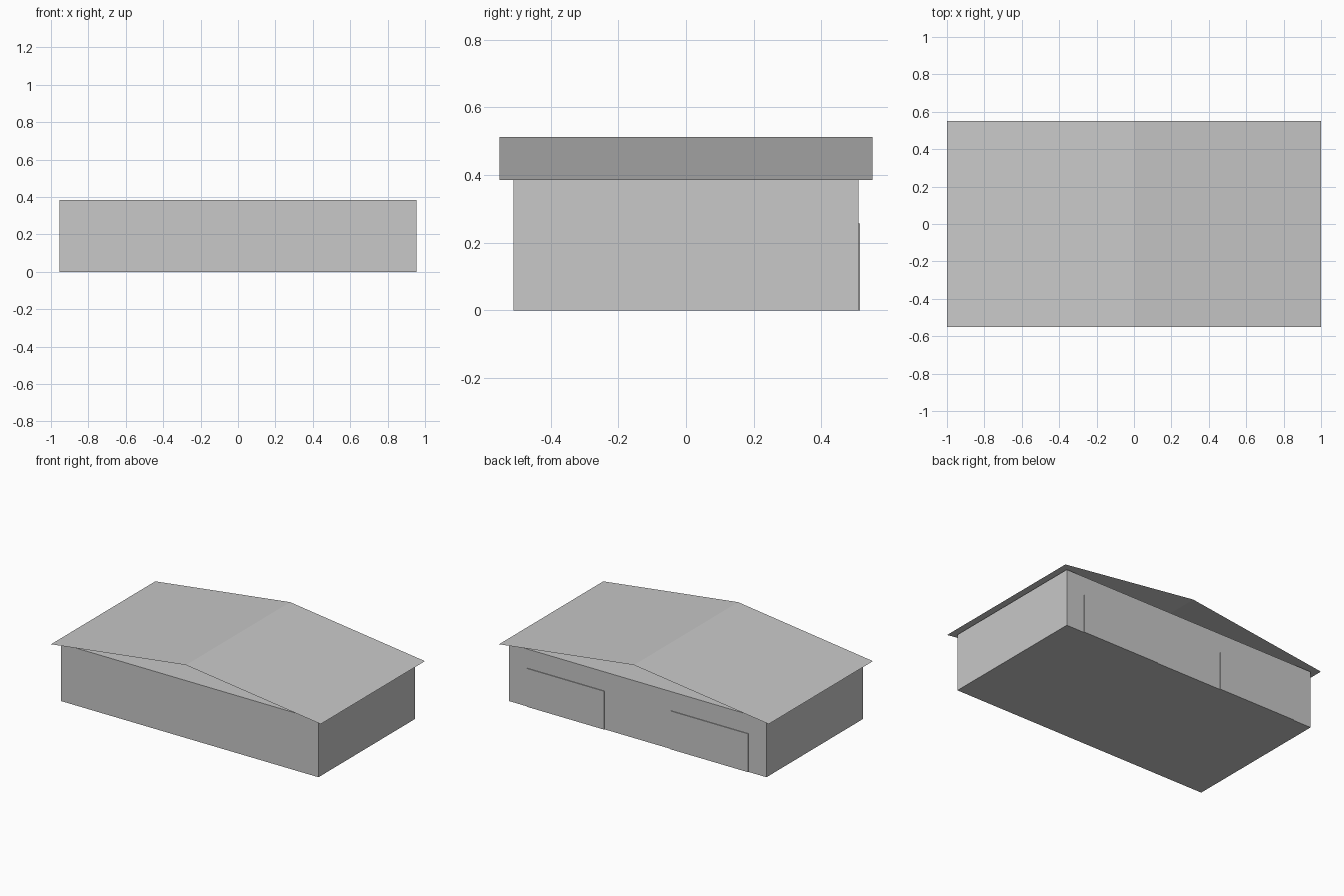
import bpy, bmesh

if "Cube" in bpy.data.objects:
    bpy.data.objects.remove(bpy.data.objects["Cube"])

grey = bpy.data.materials.new("plain grey")
grey.diffuse_color = (0.58, 0.58, 0.58, 1)
grey.use_nodes = True
grey.node_tree.nodes["Principled BSDF"].inputs["Base Color"].default_value = grey.diffuse_color


def finish(name, bm):
    mesh = bpy.data.meshes.new(name)
    bm.to_mesh(mesh)
    bm.free()
    mesh.materials.append(grey)
    obj = bpy.data.objects.new(name, mesh)
    bpy.context.collection.objects.link(obj)
    return obj


def box(name, x0, x1, y0, y1, z0, z1):
    bm = bmesh.new()
    bmesh.ops.create_cube(bm, size=1)
    for v in bm.verts:
        v.co.x = x1 if v.co.x > 0 else x0
        v.co.y = y1 if v.co.y > 0 else y0
        v.co.z = z1 if v.co.z > 0 else z0
    return finish(name, bm)


EAVE, RIDGE = 0.385, 0.513

# Plain block of walls
box("walls", -0.954, 0.954, -0.51, 0.51, 0, EAVE)

# Two wide door plates on the back wall
for side, c in (("left", 0.533), ("right", -0.533)):
    box("back_door_" + side, c - 0.287, c + 0.287, 0.508, 0.515, 0, 0.257)

# Thin sheet roof with open gables, ridge running front to back
bm = bmesh.new()
profile = [(-1, EAVE), (0, RIDGE), (1, EAVE)]
front = [bm.verts.new((x, -0.552, z)) for x, z in profile]
back = [bm.verts.new((x, 0.552, z)) for x, z in profile]
for i in range(2):
    bm.faces.new((front[i], front[i + 1], back[i + 1], back[i]))
finish("roof", bm)
